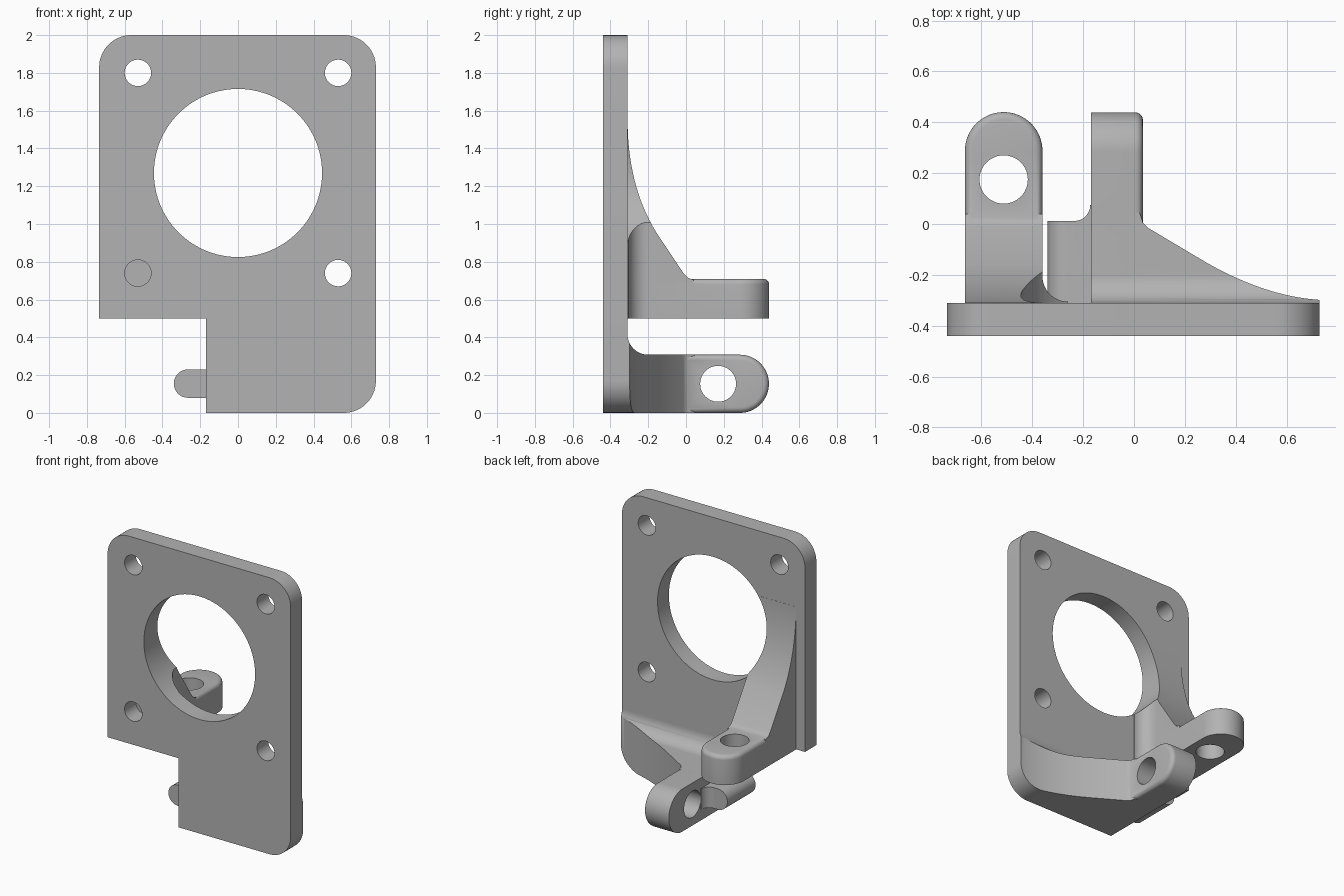
import bpy, bmesh
from math import cos, sin, radians

cube = bpy.data.objects.get("Cube")
if cube:
    bpy.data.objects.remove(cube)

grey = bpy.data.materials.new("plain grey")
grey.use_nodes = True
grey.diffuse_color = (0.45, 0.45, 0.45, 1)
grey.node_tree.nodes["Principled BSDF"].inputs["Base Color"].default_value = (0.45, 0.45, 0.45, 1)


def arc(cx, cy, r, start, end, steps=16):
    angles = [radians(start + (end - start) * i / steps) for i in range(steps + 1)]
    return [(cx + r * cos(a), cy + r * sin(a)) for a in angles]


def curve(a, b, c, steps=24):
    """Quadratic curve from a to c, pulled towards b."""
    ts = [i / steps for i in range(steps + 1)]
    return [tuple((1 - t) ** 2 * a[k] + 2 * t * (1 - t) * b[k] + t * t * c[k] for k in (0, 1)) for t in ts]


def prism(name, outline, axis, lo, hi, bevel=0):
    """Extrude an outline along an axis; optionally round the rim at the hi end."""
    place = {"x": lambda p, d: (d, p[0], p[1]),
             "y": lambda p, d: (p[0], d, p[1]),
             "z": lambda p, d: (p[0], p[1], d)}[axis]
    bm = bmesh.new()
    low = [bm.verts.new(place(p, lo)) for p in outline]
    high = [bm.verts.new(place(p, hi)) for p in outline]
    bm.faces.new(low)
    top = bm.faces.new(high)
    n = len(outline)
    for i in range(n):
        j = (i + 1) % n
        bm.faces.new((low[i], low[j], high[j], high[i]))
    bmesh.ops.recalc_face_normals(bm, faces=bm.faces)
    if bevel:
        root = min(v.co.y for v in bm.verts) + 0.001
        rim = [e for e in top.edges if max(v.co.y for v in e.verts) > root]
        bmesh.ops.bevel(bm, geom=rim, offset=bevel, segments=5, profile=0.5, affect="EDGES")
    mesh = bpy.data.meshes.new(name)
    bm.to_mesh(mesh)
    bm.free()
    mesh.materials.append(grey)
    obj = bpy.data.objects.new(name, mesh)
    bpy.context.collection.objects.link(obj)
    return obj


def combine(obj, other, operation):
    """Apply a boolean and remove the second object."""
    mod = obj.modifiers.new("combine", "BOOLEAN")
    mod.operation, mod.object, mod.solver = operation, other, "EXACT"
    bpy.context.view_layer.objects.active = obj
    bpy.ops.object.modifier_apply(modifier=mod.name)
    bpy.data.objects.remove(other)


def drill(obj, cx, cy, r, axis, lo, hi, steps=48):
    combine(obj, prism("drill", arc(cx, cy, r, 0, 360, steps)[:-1], axis, lo, hi), "DIFFERENCE")


FRONT, BACK = -0.44, -0.31

# Mounting plate with rounded corners, a lower notch and drilled holes
plate_outline = ([(-0.17, 0)] + arc(0.56, 0.17, 0.17, -90, 0) + arc(0.56, 1.83, 0.17, 0, 90)
                 + arc(-0.565, 1.83, 0.17, 90, 180) + [(-0.735, 0.5), (-0.17, 0.5)])
plate = prism("mounting_plate", plate_outline, "y", FRONT, BACK)
drill(plate, 0, 1.27, 0.445, "y", -1, 1, 96)
for x, z in ((-0.53, 1.8), (0.53, 1.8), (0.53, 0.74), (-0.53, 0.74)):
    drill(plate, x, z, 0.07, "y", -1, 1)

# Upper arm: flat lug, curved brace and inner fillet
upper = prism("upper_arm", [(-0.665, BACK), (-0.36, BACK)] + arc(-0.5125, 0.2875, 0.1525, 0, 180, 32),
              "z", 0.5, 0.71, bevel=0.03)
brace = prism("brace", [(BACK, 0.5), (0.04, 0.5), (0.04, 0.705), (0.01, 0.715), (-0.01, 0.735)]
              + curve((-0.16, 0.96), (-0.305, 1.2), (BACK + 0.001, 1.53)) + [(BACK, 1.53)],
              "x", -0.665, -0.36)
combine(upper, brace, "UNION")
inner = prism("inner_fillet", [(-0.4, BACK), (-0.26, BACK)] + arc(-0.26, -0.205, 0.1, 270, 180)
              + [(-0.4, -0.205)], "z", 0.5, 1.02)
combine(upper, inner, "UNION")
drill(upper, 0, 1.27, 0.445, "y", -1, 1, 96)
drill(upper, -0.5125, 0.175, 0.095, "z", 0.3, 0.9)

# Lower arm: upright lug and sweeping brace trimmed to the plate outline
lower = prism("lower_arm", [(BACK, 0), (0.285, 0)] + arc(0.285, 0.154, 0.154, -90, 90, 32)[1:]
              + [(BACK, 0.308)], "x", -0.17, 0.035, bevel=0.03)
sweep = prism("sweep", [(-0.17, 0.045), (-0.17, BACK), (0.78, BACK)]
              + curve((0.78, -0.3), (0.542, -0.3), (0.28, -0.149))
              + [(0.055, -0.015), (0.035, 0.005), (0.022, 0.045)], "z", 0, 0.5)
combine(sweep, prism("trim", plate_outline, "y", -0.5, 0.5), "INTERSECT")
combine(sweep, prism("trim", [(-0.4, -0.1), (0.2, -0.1), (0.2, 0.308)]
                     + arc(-0.2, 0.418, 0.11, 270, 180) + [(-0.4, 0.418)], "x", -0.5, 1), "INTERSECT")
combine(lower, sweep, "UNION")
drill(lower, 0.17, 0.154, 0.095, "x", -0.5, 0.5)

# Round-edged side boss with a fillet into the lower arm
boss = prism("side_boss", [(-0.16, 0.08), (-0.16, 0.23)] + arc(-0.265, 0.155, 0.075, 90, 270),
             "y", BACK, 0.012)
web = prism("boss_fillet", [(-0.235, -0.05), (-0.16, -0.05), (-0.16, 0.075)]
            + arc(-0.235, 0.075, 0.063, 0, -90), "z", 0.08, 0.23)
combine(boss, web, "UNION")

for obj in (plate, upper, lower, boss):
    bpy.ops.object.select_all(action="DESELECT")
    obj.select_set(True)
    bpy.context.view_layer.objects.active = obj
    bpy.ops.object.shade_smooth_by_angle(angle=radians(30))
